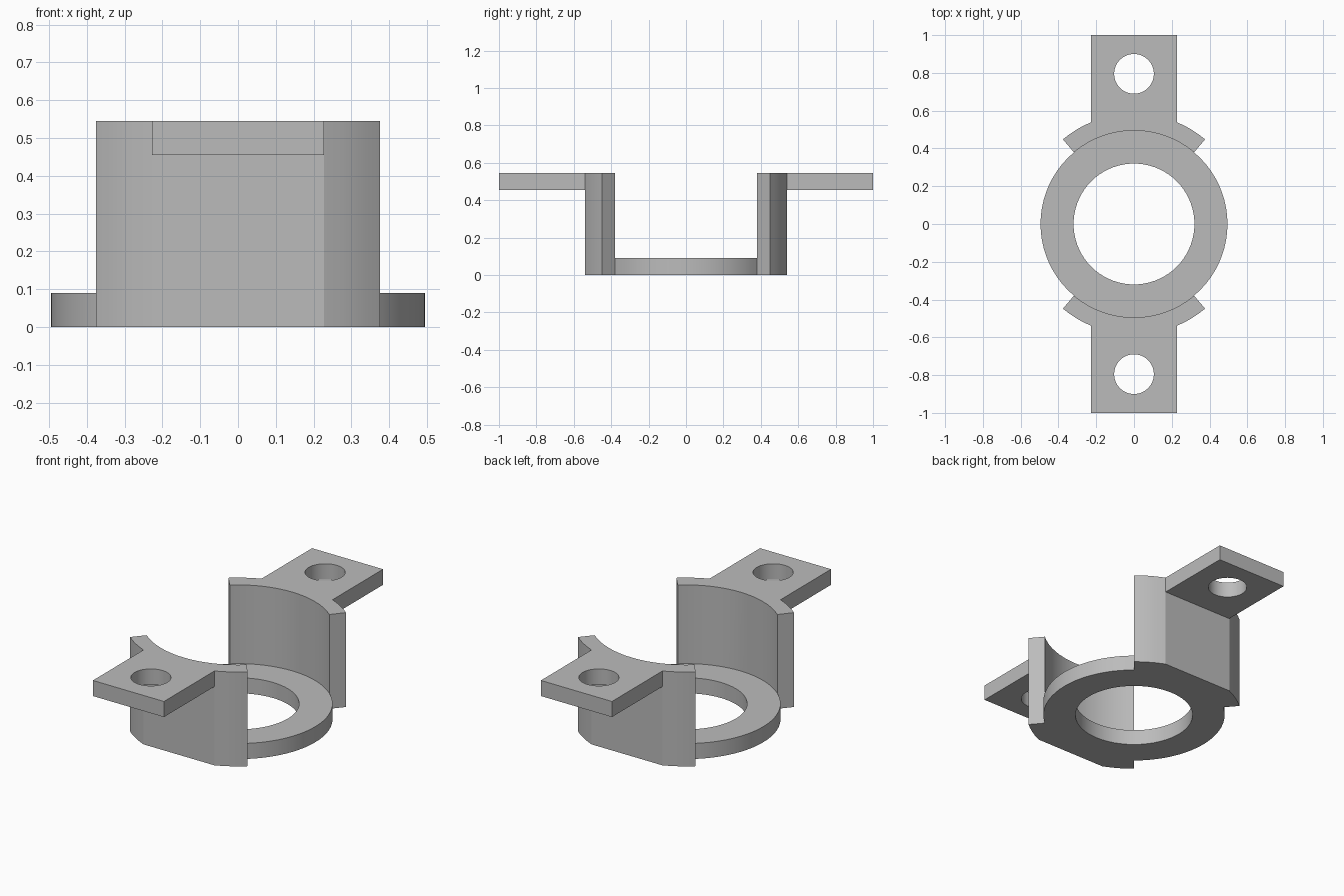
import bpy, bmesh
from math import radians, cos, sin, asin, degrees

if "Cube" in bpy.data.objects:
    bpy.data.objects.remove(bpy.data.objects["Cube"], do_unlink=True)

# Main dimensions
RING_OUT, RING_IN, WALL_OUT = 0.495, 0.32, 0.585
THICK, HEIGHT = 0.09, 0.545
LUG_HALF, LUG_START, LUG_END = 0.227, 0.5, 1.0
HOLE_Y, HOLE_R = 0.795, 0.105

grey = bpy.data.materials.new("plain_grey")
grey.use_nodes = True
colour = (0.5, 0.5, 0.5, 1)
grey.diffuse_color = colour
grey.node_tree.nodes["Principled BSDF"].inputs["Base Color"].default_value = colour


def arc(radius, angles, cy=0):
    return [(radius * cos(radians(a)), cy + radius * sin(radians(a))) for a in angles]


def circle(radius, cy=0):
    return arc(radius, range(0, 360, 5), cy)


def plate(name, loops, z0, z1):
    """Upright solid from an outline and optional hole loops."""
    bm = bmesh.new()
    edges = []
    for loop in loops:
        verts = [bm.verts.new((x, y, z0)) for x, y in loop]
        edges += [bm.edges.new((verts[i - 1], v)) for i, v in enumerate(verts)]
    bmesh.ops.triangle_fill(bm, edges=edges, use_beauty=True)
    top = bmesh.ops.extrude_face_region(bm, geom=bm.faces[:], use_keep_orig=True)
    moved = [g for g in top["geom"] if isinstance(g, bmesh.types.BMVert)]
    bmesh.ops.translate(bm, verts=moved, vec=(0, 0, z1 - z0))
    bmesh.ops.recalc_face_normals(bm, faces=bm.faces[:])
    mesh = bpy.data.meshes.new(name)
    bm.to_mesh(mesh)
    bm.free()
    mesh.materials.append(grey)
    obj = bpy.data.objects.new(name, mesh)
    bpy.context.collection.objects.link(obj)
    return obj


def fuse(target, part):
    mod = target.modifiers.new("union", "BOOLEAN")
    mod.operation, mod.solver, mod.object = "UNION", "EXACT", part
    bpy.ops.object.select_all(action="DESELECT")
    bpy.context.view_layer.objects.active = target
    target.select_set(True)
    bpy.ops.object.modifier_apply(modifier=mod.name)
    bpy.data.objects.remove(part, do_unlink=True)


# Base ring
bracket = plate("mounting_bracket", [circle(RING_OUT), circle(RING_IN)], 0, THICK)

# Curved wall outline: round inside, flat facet in the middle of the outside
flat = degrees(asin(LUG_HALF / WALL_OUT))
outer = [50, 54, 58, 62, 90 - flat]
outer += [180 - a for a in reversed(outer)]
wall_outline = arc(WALL_OUT, outer) + arc(RING_OUT, range(130, 49, -5))

# Lug outline and bolt hole
lug_outline = [(-LUG_HALF, LUG_START), (LUG_HALF, LUG_START),
               (LUG_HALF, LUG_END), (-LUG_HALF, LUG_END)]

# Wall and lug on the back, then on the front
for side in (1, -1):
    wall = plate("wall", [[(x, side * y) for x, y in wall_outline]], 0, HEIGHT)
    lug = plate("lug", [[(x, side * y) for x, y in lug_outline],
                        circle(HOLE_R, side * HOLE_Y)], HEIGHT - THICK, HEIGHT)
    fuse(wall, lug)
    fuse(bracket, wall)

# Smooth round surfaces, keep the edges sharp
bracket.select_set(True)
bpy.context.view_layer.objects.active = bracket
bpy.ops.object.shade_smooth_by_angle(angle=radians(20))
